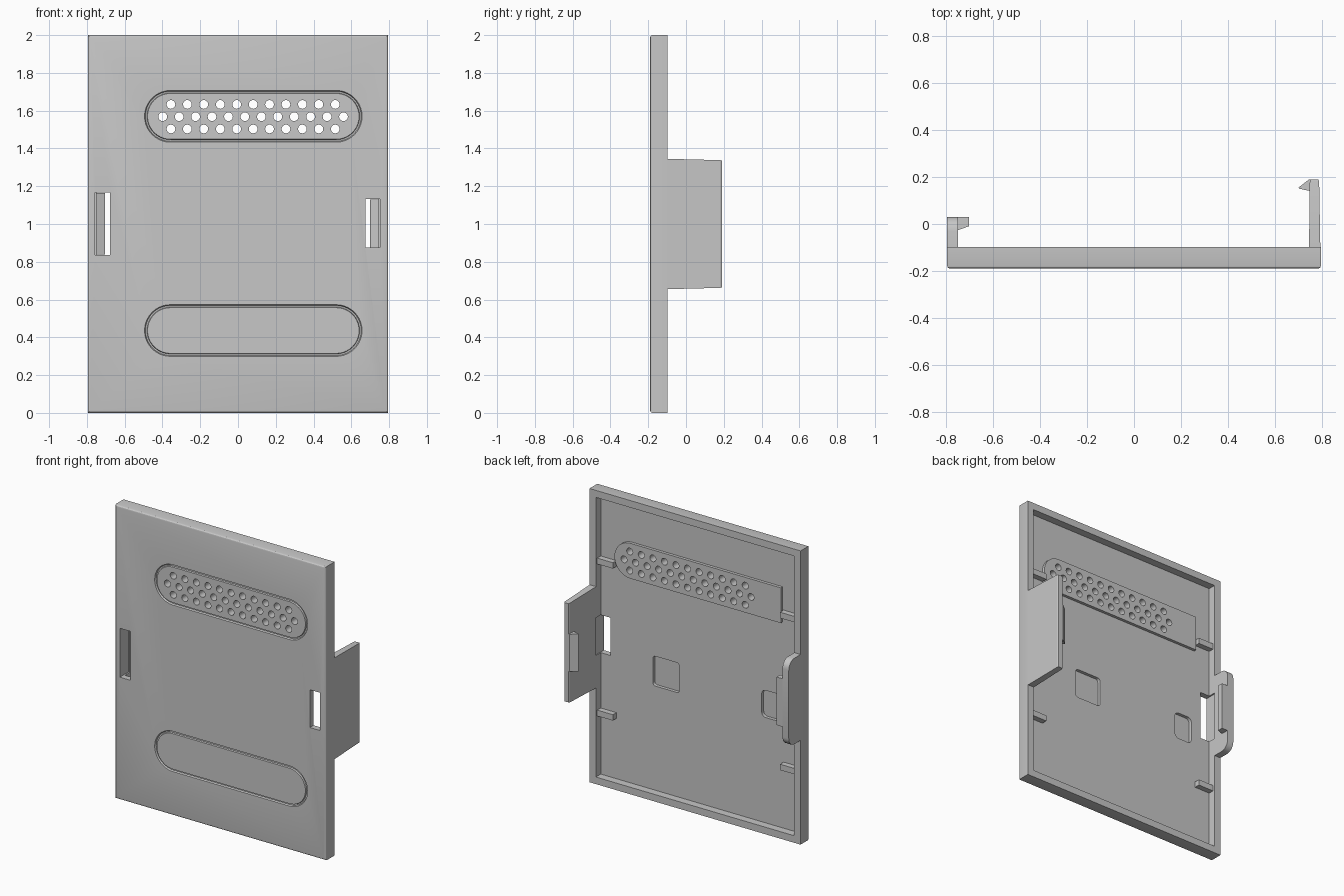
import bpy, bmesh, math

old = bpy.data.objects.get("Cube")
if old:
    bpy.data.objects.remove(old, do_unlink=True)

grey = bpy.data.materials.new("light_grey")
grey.use_nodes = True
GREY = (0.57, 0.57, 0.57, 1)
grey.diffuse_color = GREY
grey.node_tree.nodes["Principled BSDF"].inputs["Base Color"].default_value = GREY


def finish(name, bm):
    bmesh.ops.recalc_face_normals(bm, faces=bm.faces)
    mesh = bpy.data.meshes.new(name)
    bm.to_mesh(mesh)
    bm.free()
    mesh.materials.append(grey)
    ob = bpy.data.objects.new(name, mesh)
    bpy.context.collection.objects.link(ob)
    return ob


def skin(bm, loops, ring=False):
    """Bridge matching point loops; cap the ends, or close round as a ring."""
    rows = [[bm.verts.new(p) for p in loop] for loop in loops]
    pairs = list(zip(rows, rows[1:]))
    if ring:
        pairs.append((rows[-1], rows[0]))
    else:
        bm.faces.new(rows[0])
        bm.faces.new(rows[-1])
    n = len(rows[0])
    for a, b in pairs:
        for i in range(n):
            j = (i + 1) % n
            bm.faces.new((a[i], a[j], b[j], b[i]))


def plate(bm, outline, y0, y1):
    """Prism of an (x, z) outline along y."""
    skin(bm, [[(x, y, z) for x, z in outline] for y in (y0, y1)])


def column(bm, profile, z0, z1):
    """Prism of an (x, y) profile along z."""
    skin(bm, [[(x, y, z) for x, y in profile] for z in (z0, z1)])


def rect(x0, x1, z0, z1):
    return [(x0, z0), (x1, z0), (x1, z1), (x0, z1)]


def arc(cx, cz, r, start, end, steps):
    return [(cx + r * math.cos(math.radians(start + (end - start) * i / steps)),
             cz + r * math.sin(math.radians(start + (end - start) * i / steps)))
            for i in range(steps + 1)]


def stadium(cx, cz, half, r):
    return arc(cx + half, cz, r, -90, 90, 20) + arc(cx - half, cz, r, 90, 270, 20)


def rounded(x0, x1, z0, z1, r):
    return (arc(x1 - r, z1 - r, r, 0, 90, 5) + arc(x0 + r, z1 - r, r, 90, 180, 5)
            + arc(x0 + r, z0 + r, r, 180, 270, 5) + arc(x1 - r, z0 + r, r, 270, 360, 5))


def combine(target, bm, operation="DIFFERENCE"):
    tool = finish("tool", bm)
    tool.hide_render = True
    mod = target.modifiers.new("combine", "BOOLEAN")
    mod.operation, mod.solver, mod.object = operation, "EXACT", tool
    bpy.context.view_layer.objects.active = target
    bpy.ops.object.modifier_apply(modifier=mod.name)
    bpy.data.objects.remove(tool, do_unlink=True)


W, FRONT, BACK, FLOOR, WALL = 0.795, -0.19, -0.097, -0.15, 0.048

# Cover panel with softened front edges
bm = bmesh.new()
plate(bm, rect(-W, W, 0, 2), FRONT, BACK)
edges = [e for e in bm.edges if all(v.co.y < FRONT + 0.01 for v in e.verts)]
bmesh.ops.bevel(bm, geom=edges, offset=0.013, segments=3, profile=0.5, affect="EDGES")
panel = finish("cover_panel", bm)

# Hollow back of the tray
bm = bmesh.new()
plate(bm, rect(-W + WALL, W - WALL, WALL, 2 - WALL), FLOOR, 0)
combine(panel, bm)

# Raised pad behind the vent, square at one end
bm = bmesh.new()
plate(bm, [(-0.623, 1.45)] + arc(0.51, 1.57, 0.12, -90, 90, 20) + [(-0.623, 1.69)], FLOOR - 0.01, -0.13)
combine(panel, bm, "UNION")

# Shallow pockets in the tray floor
bm = bmesh.new()
plate(bm, rounded(0.155, 0.355, 0.757, 0.96, 0.02), FLOOR - 0.022, 0)
plate(bm, rounded(-0.60, -0.465, 0.765, 0.95, 0.03), FLOOR - 0.022, 0)
combine(panel, bm)

# Pill-shaped grooves on the front
bm = bmesh.new()
for cz in (1.57, 0.436):
    section = ((0.142, -0.2), (0.118, -0.2), (0.124, -0.18), (0.132, -0.18))
    skin(bm, [[(x, y, z) for x, z in stadium(0.081, cz, 0.439, r)] for r, y in section], ring=True)
combine(panel, bm)

# Vent holes and clip slots
bm = bmesh.new()
for count, z in ((11, 1.633), (12, 1.568), (11, 1.503)):
    for i in range(count):
        x = 0.08 + (i - (count - 1) / 2) * 0.087
        plate(bm, arc(x, z, 0.023, 0, 345, 23), -0.3, 0)
plate(bm, rect(-0.757, -0.677, 0.835, 1.168), -0.3, 0)
plate(bm, rect(0.675, 0.752, 0.875, 1.132), -0.3, 0)
combine(panel, bm)

# Small locating pegs on the side walls
for side, label in ((1, "left"), (-1, "right")):
    for z, level in ((1.513, "upper"), (0.478, "lower")):
        bm = bmesh.new()
        plate(bm, rect(*sorted((side * 0.63, side * 0.755)), z - 0.02, z + 0.02), FLOOR - 0.005, -0.112)
        finish(f"{label}_{level}_peg", bm)

# Tall clip with its barbed hook
bm = bmesh.new()
skin(bm, [[(x0, y, z0), (x1, y, z0), (x1, y, z1), (x0, y, z1)]
          for y, x0, x1, z0, z1 in ((BACK - 0.001, 0.745, 0.793, 0.655, 1.345),
                                    (0.18, 0.748, 0.788, 0.662, 1.338),
                                    (0.19, 0.752, 0.784, 0.664, 1.336))])
finish("tall_clip", bm)
bm = bmesh.new()
column(bm, [(0.76, 0.19), (0.745, 0.19), (0.70, 0.155), (0.705, 0.15), (0.76, 0.138)], 0.875, 1.13)
finish("tall_clip_hook", bm)

# Short clip with rounded corners, and its hook
bm = bmesh.new()
side = ([(BACK - 0.001, 0.71)] + arc(-0.03, 0.77, 0.06, -90, 0, 6)
        + arc(-0.03, 1.235, 0.06, 0, 90, 6) + [(BACK - 0.001, 1.295)])
skin(bm, [[(x, y, z) for y, z in side] for x in (-W, -0.748)])
finish("short_clip", bm)
bm = bmesh.new()
column(bm, [(-0.76, 0.029), (-0.703, 0.029), (-0.703, -0.01), (-0.76, -0.03)], 0.838, 1.165)
finish("short_clip_hook", bm)

# Smooth the fine curves, keep flat faces crisp
for ob in bpy.context.scene.objects:
    ob.select_set(ob.type == "MESH")
bpy.context.view_layer.objects.active = panel
bpy.ops.object.shade_smooth_by_angle(angle=math.radians(20))
